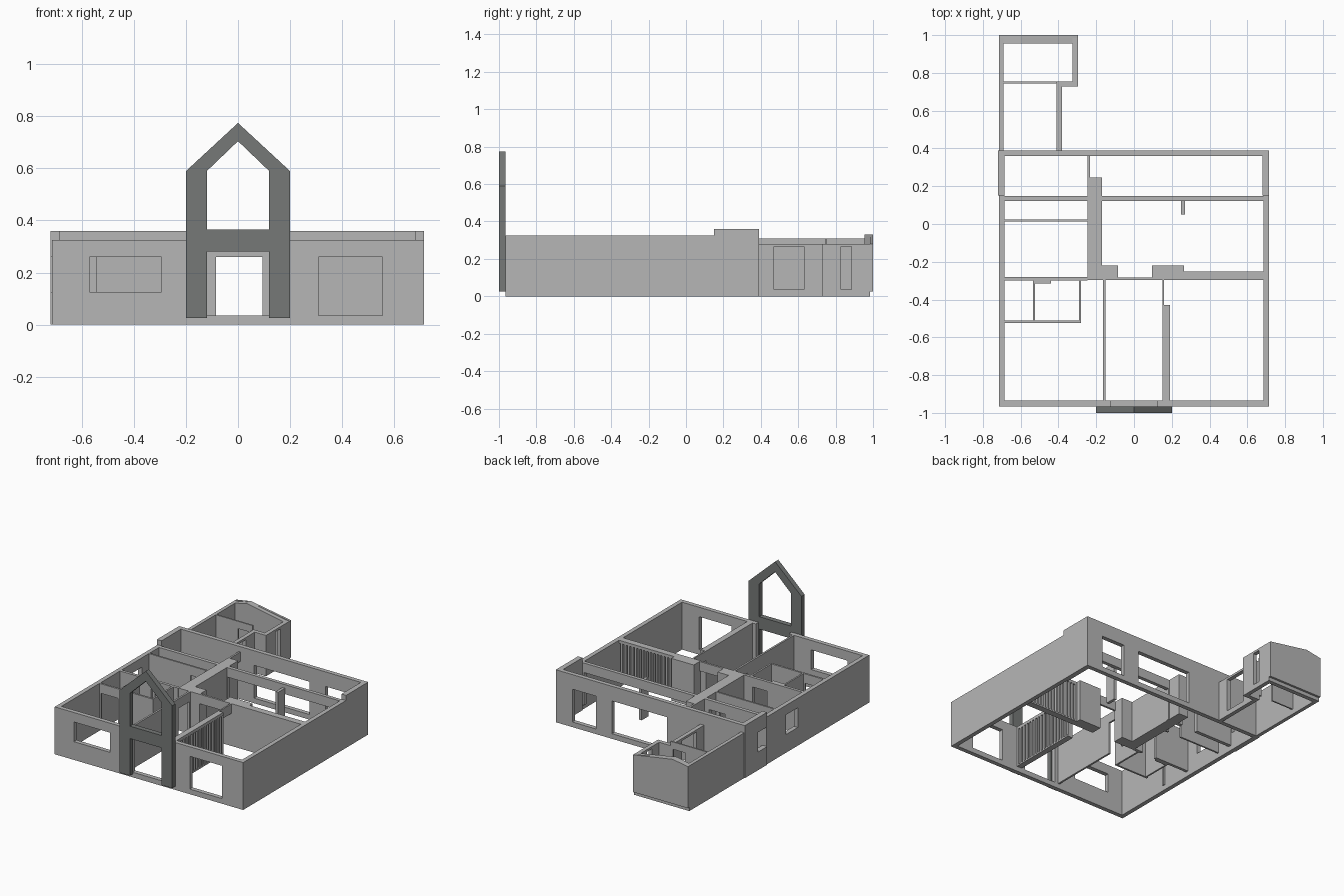
import bpy, bmesh
from mathutils import Vector

cube = bpy.data.objects.get("Cube")
if cube:
    bpy.data.objects.remove(cube, do_unlink=True)


def material(name, color):
    m = bpy.data.materials.new(name)
    m.use_nodes = True
    m.diffuse_color = (*color, 1)
    m.node_tree.nodes["Principled BSDF"].inputs["Base Color"].default_value = (*color, 1)
    return m


PLASTER = material("light grey plaster", (0.47, 0.47, 0.47))
FRAME = material("dark grey frame", (0.18, 0.19, 0.185))
BASE, HEAD, TOP, BACK_TOP = 0.035, 0.26, 0.325, 0.36


def finish(bm, name, mat=PLASTER):
    bmesh.ops.recalc_face_normals(bm, faces=bm.faces)
    me = bpy.data.meshes.new(name)
    bm.to_mesh(me)
    bm.free()
    me.materials.append(mat)
    ob = bpy.data.objects.new(name, me)
    bpy.context.collection.objects.link(ob)
    return ob


def thicken(bm, offset):
    ext = bmesh.ops.extrude_face_region(bm, geom=bm.faces[:])
    verts = [g for g in ext["geom"] if isinstance(g, bmesh.types.BMVert)]
    bmesh.ops.translate(bm, verts=verts, vec=offset)


def wall(name, axis, span, depth, z=(BASE, TOP), holes=()):
    """Wall running along an axis; each hole is (start, end, low, high)."""
    a_cuts = sorted({*span, *(v for h in holes for v in h[:2])})
    z_cuts = sorted({*z, *(v for h in holes for v in h[2:])})
    bm = bmesh.new()
    grid = {}

    def vert(a, h):
        if (a, h) not in grid:
            grid[a, h] = bm.verts.new((a, depth[0], h) if axis == "x" else (depth[0], a, h))
        return grid[a, h]

    for a0, a1 in zip(a_cuts, a_cuts[1:]):
        for z0, z1 in zip(z_cuts, z_cuts[1:]):
            am, zm = (a0 + a1) / 2, (z0 + z1) / 2
            if any(h[0] < am < h[1] and h[2] < zm < h[3] for h in holes):
                continue
            bm.faces.new([vert(a0, z0), vert(a1, z0), vert(a1, z1), vert(a0, z1)])
    t = depth[1] - depth[0]
    thicken(bm, Vector((0, t, 0) if axis == "x" else (t, 0, 0)))
    return finish(bm, name)


def prism(name, faces, y0, y1, mat):
    """Extrude x/z outlines along y."""
    bm = bmesh.new()
    for pts in faces:
        bm.faces.new([bm.verts.new((x, y0, h)) for x, h in pts])
    bmesh.ops.remove_doubles(bm, verts=bm.verts, dist=0.0001)
    thicken(bm, Vector((0, y1 - y0, 0)))
    return finish(bm, name, mat)


def slats(name, axis, span, depth, count):
    """Row of upright battens under a cap board."""
    step = (span[1] - span[0]) / count
    holes = [(span[0] + step * (i + 0.5), span[0] + step * (i + 1), BASE + 0.01, TOP - 0.02)
             for i in range(count)]
    return wall(name, axis, span, depth, holes=holes)


# Outer shell
wall("front_wall", "x", (-0.715, 0.715), (-0.965, -0.935), (0, TOP),
     [(-0.57, -0.295, 0.125, HEAD), (-0.125, 0.125, BASE, TOP), (0.31, 0.555, BASE, HEAD)])
wall("left_wall", "y", (-0.935, 0.15), (0.685, 0.715), (0, TOP))
wall("right_wall", "y", (-0.935, 0.15), (-0.715, -0.685), (0, TOP),
     [(-0.19, -0.06, 0.125, HEAD)])
wall("left_wall_back", "y", (0.15, 0.36), (0.68, 0.715), (0, BACK_TOP))
wall("right_wall_back", "y", (0.15, 0.36), (-0.72, -0.685), (0, BACK_TOP),
     [(0.15, 0.25, 0.125, HEAD)])
wall("back_wall", "x", (-0.72, 0.715), (0.36, 0.39), (0, BACK_TOP),
     [(-0.13, 0.29, BASE, HEAD), (0.41, 0.59, BASE, HEAD)])

# Entrance portal: mirrored legs and rafters with a cross beam
half = [[(0.12, 0.025), (0.2, 0.025), (0.2, 0.28), (0.12, 0.28)],
        [(0.12, 0.28), (0.2, 0.28), (0.2, 0.365), (0.12, 0.365)],
        [(0.12, 0.365), (0.2, 0.365), (0.2, 0.59), (0.12, 0.59)],
        [(0.12, 0.59), (0.2, 0.59), (0, 0.775), (0, 0.705)],
        [(0, 0.28), (0.12, 0.28), (0.12, 0.365), (0, 0.365)]]
mirrored = [[(-x, h) for x, h in reversed(f)] for f in half]
prism("entrance_portal", half + mirrored, -1.0, -0.965, FRAME)

# Beam wall between the living area and the back strip
wall("beam_wall", "x", (-0.685, 0.685), (0.123, 0.148), (BASE, TOP),
     [(-0.4, -0.28, BASE, HEAD), (-0.165, 0.67, BASE, HEAD)])
wall("living_post", "y", (0.05, 0.123), (0.25, 0.27), (BASE, 0.3))

# Central spine and cross walls
wall("spine_wall", "y", (-0.28, 0.245), (-0.245, -0.17))
wall("spine_lintel", "y", (0.245, 0.36), (-0.245, -0.232), (HEAD, TOP))
wall("cross_wall_right", "x", (-0.685, -0.245), (-0.3, -0.28), holes=[(-0.42, -0.31, BASE, HEAD)])
wall("cross_wall_hall", "x", (-0.245, -0.085), (-0.297, -0.28))
wall("hall_pier_right", "x", (-0.17, -0.085), (-0.28, -0.22))
wall("hall_lintel", "x", (-0.085, 0.095), (-0.297, -0.283), (HEAD, TOP))
wall("hall_pier_left", "x", (0.095, 0.265), (-0.297, -0.22))
wall("cross_wall_left", "x", (0.265, 0.685), (-0.297, -0.28))
slats("living_slats", "x", (0.265, 0.685), (-0.28, -0.252), 16)
wall("bedroom_partition", "x", (-0.685, -0.245), (0.012, 0.024), holes=[(-0.37, -0.27, BASE, HEAD)])

# Entrance hall sides
wall("hall_wall_right", "y", (-0.935, -0.297), (-0.165, -0.152), holes=[(-0.43, -0.31, BASE, HEAD)])
wall("hall_wall_left", "y", (-0.935, -0.43), (0.15, 0.16))
wall("hall_wall_lintel", "y", (-0.43, -0.297), (0.15, 0.16), (HEAD, TOP))
slats("hall_slats", "y", (-0.935, -0.43), (0.16, 0.19), 18)

# Bathroom
wall("bath_front_wall", "x", (-0.685, -0.28), (-0.523, -0.51), holes=[(-0.675, -0.545, BASE, HEAD)])
wall("bath_side_wall", "y", (-0.51, -0.3), (-0.292, -0.28))
wall("bath_divider", "y", (-0.51, -0.3), (-0.536, -0.525))
wall("bath_pier", "x", (-0.525, -0.44), (-0.316, -0.3))

# Rear annex
wall("annex_right_wall", "y", (0.39, 0.985), (-0.715, -0.69), (0, 0.31))
wall("annex_inner_wall", "y", (0.39, 0.755), (-0.41, -0.382), (0, 0.28),
     [(0.47, 0.63, BASE, 0.265)])
wall("annex_return", "x", (-0.382, -0.297), (0.727, 0.755), (0, 0.28))
wall("annex_outer_wall", "y", (0.755, 0.985), (-0.325, -0.297), (0, 0.28),
     [(0.83, 0.885, BASE, 0.265)])


def gable(name, x0, x1, low, y0, y1):
    prism(name, [[(x0, low), (x1, low), (x1, 0.28), (-0.6, 0.33), (x0, 0.31)]], y0, y1, PLASTER)


gable("annex_back_wall", -0.69, -0.325, 0, 0.955, 0.985)
gable("annex_back_cladding", -0.715, -0.297, 0.025, 0.985, 1.0)
wall("annex_partition", "x", (-0.69, -0.41), (0.745, 0.755), (BASE, 0.31),
     [(-0.52, -0.43, BASE, HEAD)])
